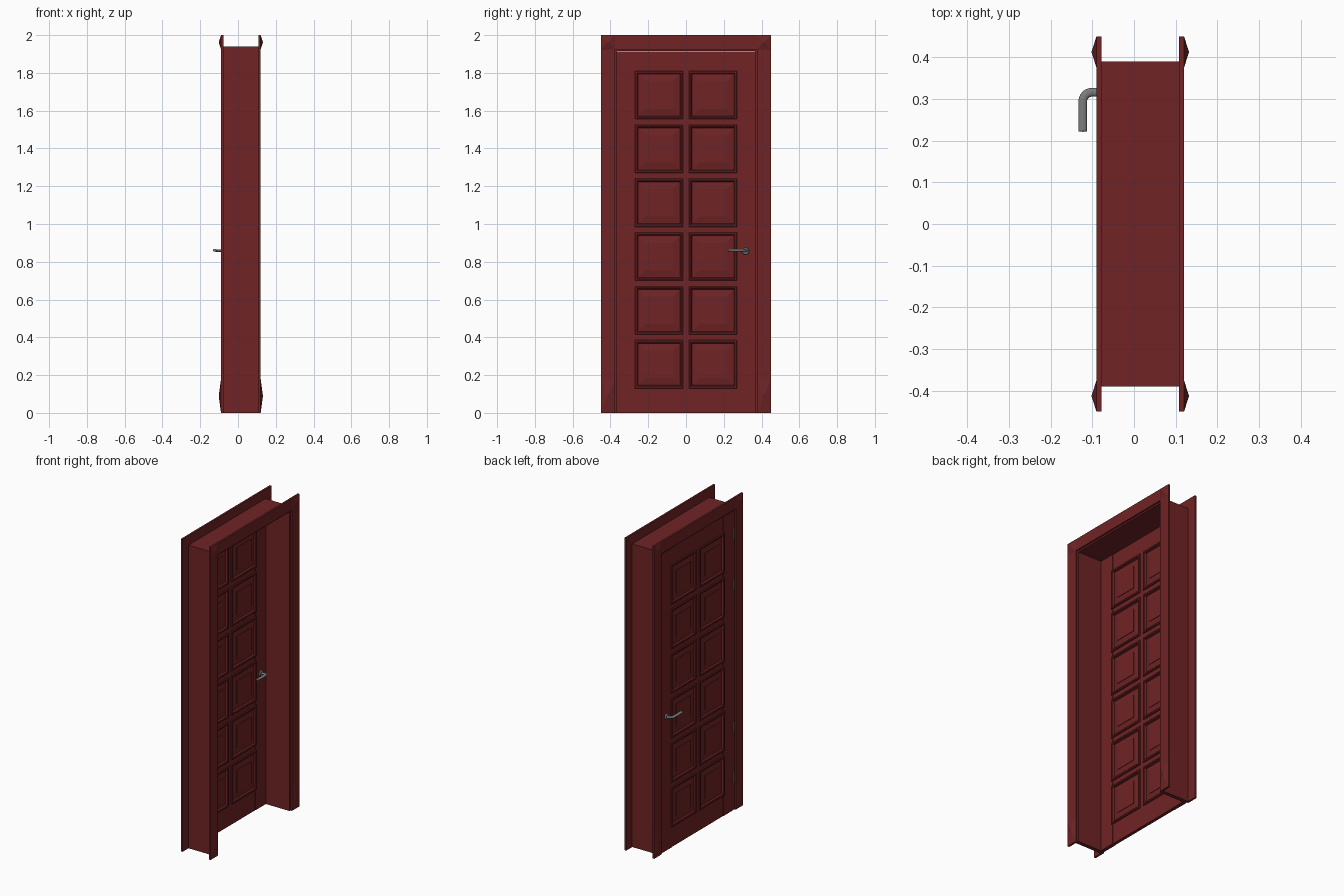
import bpy, bmesh, math
from mathutils import Matrix

if "Cube" in bpy.data.objects:
    bpy.data.objects.remove(bpy.data.objects["Cube"])


def material(name, rgb):
    m = bpy.data.materials.new(name)
    m.diffuse_color = (*rgb, 1)
    m.use_nodes = True
    m.node_tree.nodes["Principled BSDF"].inputs["Base Color"].default_value = m.diffuse_color
    return m


WOOD = material("red_wood", (0.16, 0.017, 0.018))
METAL = material("grey_metal", (0.2, 0.2, 0.2))


def finish(name, bm, mat):
    bmesh.ops.recalc_face_normals(bm, faces=bm.faces)
    me = bpy.data.meshes.new(name)
    bm.to_mesh(me)
    bm.free()
    me.materials.append(mat)
    ob = bpy.data.objects.new(name, me)
    bpy.context.collection.objects.link(ob)
    return ob


def box(name, x, y, z, mat=WOOD):
    bm = bmesh.new()
    bmesh.ops.create_cube(bm, size=1)
    for v in bm.verts:
        v.co = [a[0] + (a[1] - a[0]) * (c + 0.5) for a, c in zip((x, y, z), v.co)]
    return finish(name, bm, mat)


def loft(name, rings, mat):
    """Closed solid through a list of 4-point rings, capped at both ends."""
    bm = bmesh.new()
    rs = [[bm.verts.new(p) for p in r] for r in rings]
    for a, b in zip(rs, rs[1:]):
        for i in range(4):
            j = (i + 1) % 4
            bm.faces.new((a[i], a[j], b[j], b[i]))
    bm.faces.new(rs[0])
    bm.faces.new(rs[-1])
    return finish(name, bm, mat)


def rect(x, y0, y1, z0, z1, d=0):
    return [(x, y0 + d, z0 + d), (x, y1 - d, z0 + d), (x, y1 - d, z1 - d), (x, y0 + d, z1 - d)]


def corner_block(name, base, face, apex, y0, y1, z0, z1):
    # flat block with a low pyramid on its face
    bm = bmesh.new()
    a = [bm.verts.new(p) for p in rect(base, y0, y1, z0, z1)]
    b = [bm.verts.new(p) for p in rect(face, y0, y1, z0, z1)]
    tip = bm.verts.new((apex, (y0 + y1) / 2, (z0 + z1) / 2))
    bm.faces.new(a)
    for i in range(4):
        j = (i + 1) % 4
        bm.faces.new((a[i], a[j], b[j], b[i]))
        bm.faces.new((b[i], b[j], tip))
    finish(name, bm, WOOD)


# Jamb: two sides and a head, open at the bottom
JX = (-0.08, 0.11)
for s, n in ((-1, "left"), (1, "right")):
    box(f"jamb_{n}", JX, sorted((s * 0.365, s * 0.39)), (0, 1.94))
box("jamb_head", JX, (-0.365, 0.365), (1.915, 1.94))

# Casing on both faces, with pyramid corner blocks
for face, base, outer, apex in (("outer", -0.078, -0.09, -0.102), ("inner", 0.108, 0.12, 0.132)):
    xs = sorted((base, outer))
    for s, n in ((-1, "left"), (1, "right")):
        y0, y1 = sorted((s * 0.375, s * 0.45))
        box(f"casing_{face}_{n}", xs, (y0, y1), (0.18, 1.925))
        corner_block(f"plinth_{face}_{n}", base, outer, apex, y0, y1, 0, 0.18)
        corner_block(f"corner_{face}_{n}", base, outer, apex, y0, y1, 1.925, 2.0)
    box(f"casing_{face}_head", xs, (-0.375, 0.375), (1.925, 2.0))

# Door leaf: stiles, mullion and rails around a thin core
C, H = -0.07, 0.012
SX, RX = (C - H, C + H), (C - H + 0.002, C + H - 0.002)
box("door_core", (C - 0.003, C + 0.003), (-0.3, 0.3), (0.1, 1.84))
for s, n in ((-1, "left"), (1, "right")):
    box(f"door_stile_{n}", SX, sorted((s * 0.26, s * 0.364)), (0, 1.914))
box("door_mullion", RX, (-0.025, 0.025), (0.14, 1.80))
SIZE, PITCH, Z0 = 0.255, 0.285, 0.13
edges = [0.0]
for r in range(6):
    z = Z0 + r * PITCH
    edges += [z + 0.01, z + SIZE - 0.01]
edges.append(1.914)
for i in range(0, len(edges), 2):
    box(f"door_rail_{i // 2 + 1}", RX, (-0.26, 0.26), (edges[i], edges[i + 1]))

# Panels: moulding and raised field, (inset, height) shared by both faces
PROFILE = [(0.055, 0.002), (0.055, -0.001), (0.022, -0.007), (0.017, -0.007),
           (0.014, 0.003), (0.010, 0.006), (0.003, 0.006), (0, 0.003)]
for r in range(6):
    z = Z0 + r * PITCH
    for y, n in ((-0.27, "left"), (0.015, "right")):
        rings = [rect(C - H - h, y, y + SIZE, z, z + SIZE, d) for d, h in PROFILE]
        rings += [rect(C + H + h, y, y + SIZE, z, z + SIZE, d) for d, h in reversed(PROFILE)]
        loft(f"panel_{n}_{r + 1}", rings, WOOD)

# Lever handles with round roses, mirrored about the leaf
for s, n in ((-1, "outer"), (1, "inner")):
    x0 = C + s * H
    bm = bmesh.new()
    bmesh.ops.create_cone(bm, cap_ends=True, segments=24, radius1=0.019, radius2=0.017, depth=0.008,
                          matrix=Matrix.Translation((x0 + s * 0.004, 0.315, 0.857))
                          @ Matrix.Rotation(s * math.pi / 2, 4, 'Y'))
    rose = finish(f"handle_rose_{n}", bm, METAL)
    cu = bpy.data.curves.new(f"handle_lever_{n}", 'CURVE')
    cu.dimensions = '3D'
    cu.bevel_depth, cu.bevel_resolution, cu.use_fill_caps = 0.0105, 3, True
    reach, rad = 0.041, 0.022
    pts = [(0, 0.316, -0.004)]
    for k in range(7):
        t = k / 6 * math.pi / 2
        pts.append((reach - rad + rad * math.sin(t), 0.316 - rad + rad * math.cos(t), -0.004 + 0.006 * k / 6))
    pts += [(reach, 0.262, 0.0), (reach, 0.222, 0.003)]
    sp = cu.splines.new('POLY')
    sp.points.add(len(pts) - 1)
    for p, (x, y, z) in zip(sp.points, pts):
        p.co = (x0 + s * x, y, z, 1)
    cu.materials.append(METAL)
    lever = bpy.data.objects.new(cu.name, cu)
    lever.location.z, lever.scale.z = 0.86, 0.65
    bpy.context.collection.objects.link(lever)
    bpy.ops.object.select_all(action='DESELECT')
    lever.select_set(True)
    bpy.context.view_layer.objects.active = lever
    bpy.ops.object.convert(target='MESH')
    rose.select_set(True)
    bpy.ops.object.shade_smooth_by_angle(angle=math.radians(40))

# Four hinge knuckles on the outer face
for i, z in enumerate((0.20, 0.53, 1.44, 1.77)):
    bm = bmesh.new()
    bmesh.ops.create_cone(bm, cap_ends=True, segments=12, radius1=0.005, radius2=0.005, depth=0.06,
                          matrix=Matrix.Translation((-0.083, -0.365, z)))
    finish(f"hinge_{i + 1}", bm, METAL)
